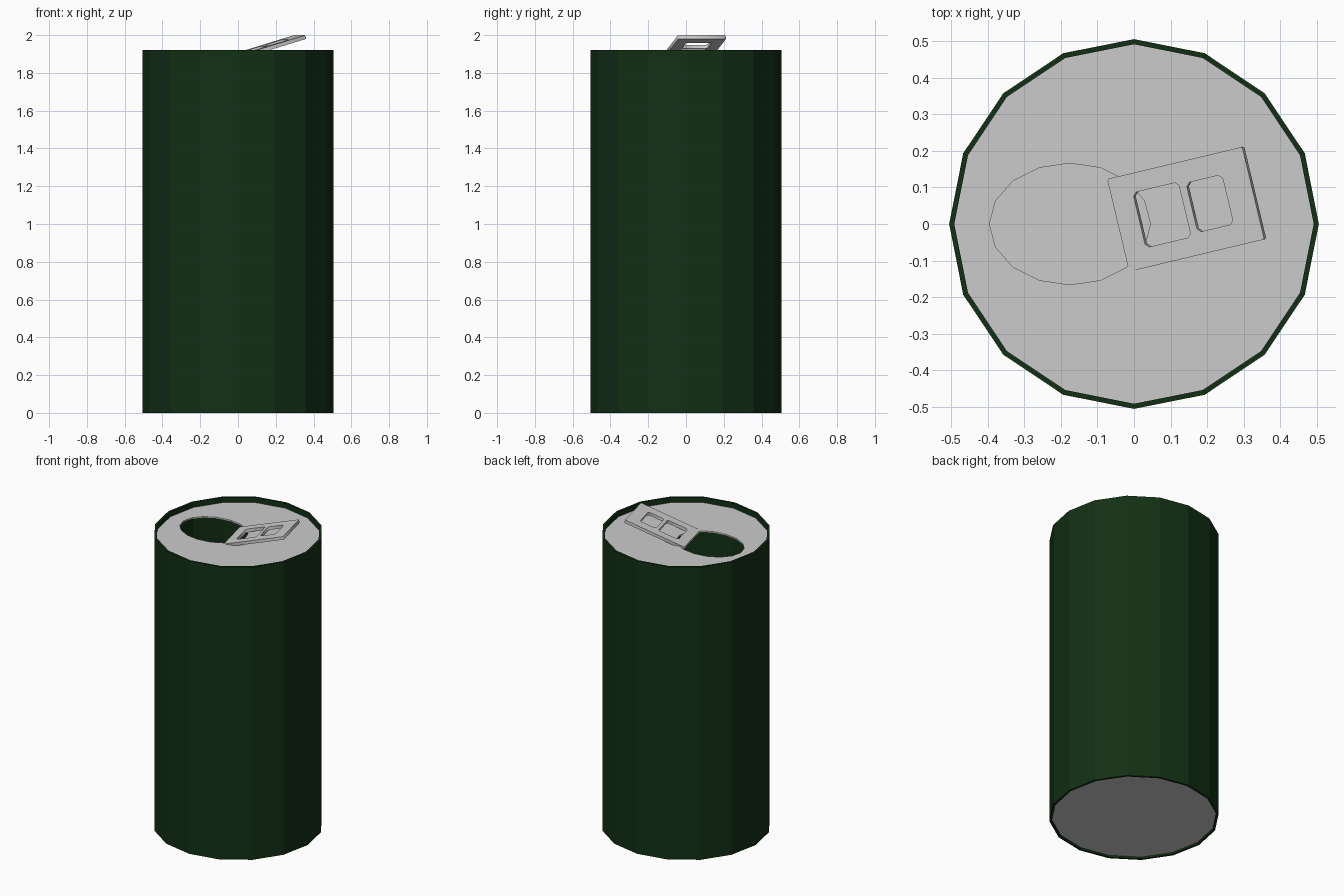
import bpy, bmesh
from math import sin, cos, pi, radians

if "Cube" in bpy.data.objects:
    bpy.data.objects.remove(bpy.data.objects["Cube"])

SIDES = 16
R, WALL, TOP = 0.505, 0.014, 1.92


def ring(bm, rx, ry, z, cx=0.0):
    return [bm.verts.new((cx + rx * cos(2 * pi * i / SIDES), ry * sin(2 * pi * i / SIDES), z))
            for i in range(SIDES)]


def bridge(bm, a, b):
    for i in range(SIDES):
        j = (i + 1) % SIDES
        bm.faces.new((a[i], a[j], b[j], b[i]))


def finish(bm, name, material=None):
    bmesh.ops.recalc_face_normals(bm, faces=bm.faces)
    mesh = bpy.data.meshes.new(name)
    bm.to_mesh(mesh)
    bm.free()
    obj = bpy.data.objects.new(name, mesh)
    bpy.context.collection.objects.link(obj)
    if material:
        mesh.materials.append(material)
    return obj


def closed_loop(name, specs, material=None):
    """Skin a closed chain of rings, given as (rx, ry, z, cx)."""
    bm = bmesh.new()
    rings = [ring(bm, *s) for s in specs]
    for a, b in zip(rings, rings[1:] + rings[:1]):
        bridge(bm, a, b)
    return finish(bm, name, material)


green = bpy.data.materials.new("dark_green")
green.diffuse_color = (0.006, 0.03, 0.007, 1)
green.use_nodes = True
green.node_tree.nodes["Principled BSDF"].inputs["Base Color"].default_value = green.diffuse_color

# Open tube wall with rims at both ends
ri = R - WALL
closed_loop("can_wall", [(R, R, 0, 0), (R, R, TOP, 0), (ri, ri, TOP, 0), (ri, ri, 0, 0)], green)

# Recessed lid with the oval drinking hole
LID = 1.887
closed_loop("lid", [(ri, ri, LID, 0), (0.22, 0.166, LID, -0.175),
                    (0.22, 0.166, LID - 0.01, -0.175), (ri, ri, LID - 0.01, 0)])

# Recessed base disc
bm = bmesh.new()
low, high = ring(bm, ri, ri, 0.012), ring(bm, ri, ri, 0.022)
bm.faces.new(low)
bm.faces.new(high)
bridge(bm, low, high)
finish(bm, "base")

# Pull tab: a tilted plate with two windows, corners clipped by c
curve = bpy.data.curves.new("pull_tab", 'CURVE')
curve.dimensions = '2D'
curve.fill_mode = 'BOTH'
curve.extrude = 0.01
for u0, u1, v, c in ((-0.198, 0.198, 0.13, 0.004),
                     (-0.136, -0.003, 0.077, 0.01),
                     (0.018, 0.123, 0.069, 0.01)):
    pts = [(u0 + c, -v), (u1 - c, -v), (u1, -v + c), (u1, v - c),
           (u1 - c, v), (u0 + c, v), (u0, v - c), (u0, -v + c)]
    spline = curve.splines.new('POLY')
    spline.points.add(len(pts) - 1)
    for p, (x, y) in zip(spline.points, pts):
        p.co = (x, y, 0, 1)
    spline.use_cyclic_u = True
tab = bpy.data.objects.new("pull_tab", curve)
bpy.context.collection.objects.link(tab)
tab.location = (0.144, 0.041, 1.933)
tab.rotation_euler = (0, radians(-16.7), radians(13.4))
bpy.context.view_layer.objects.active = tab
tab.select_set(True)
bpy.ops.object.convert(target='MESH')
